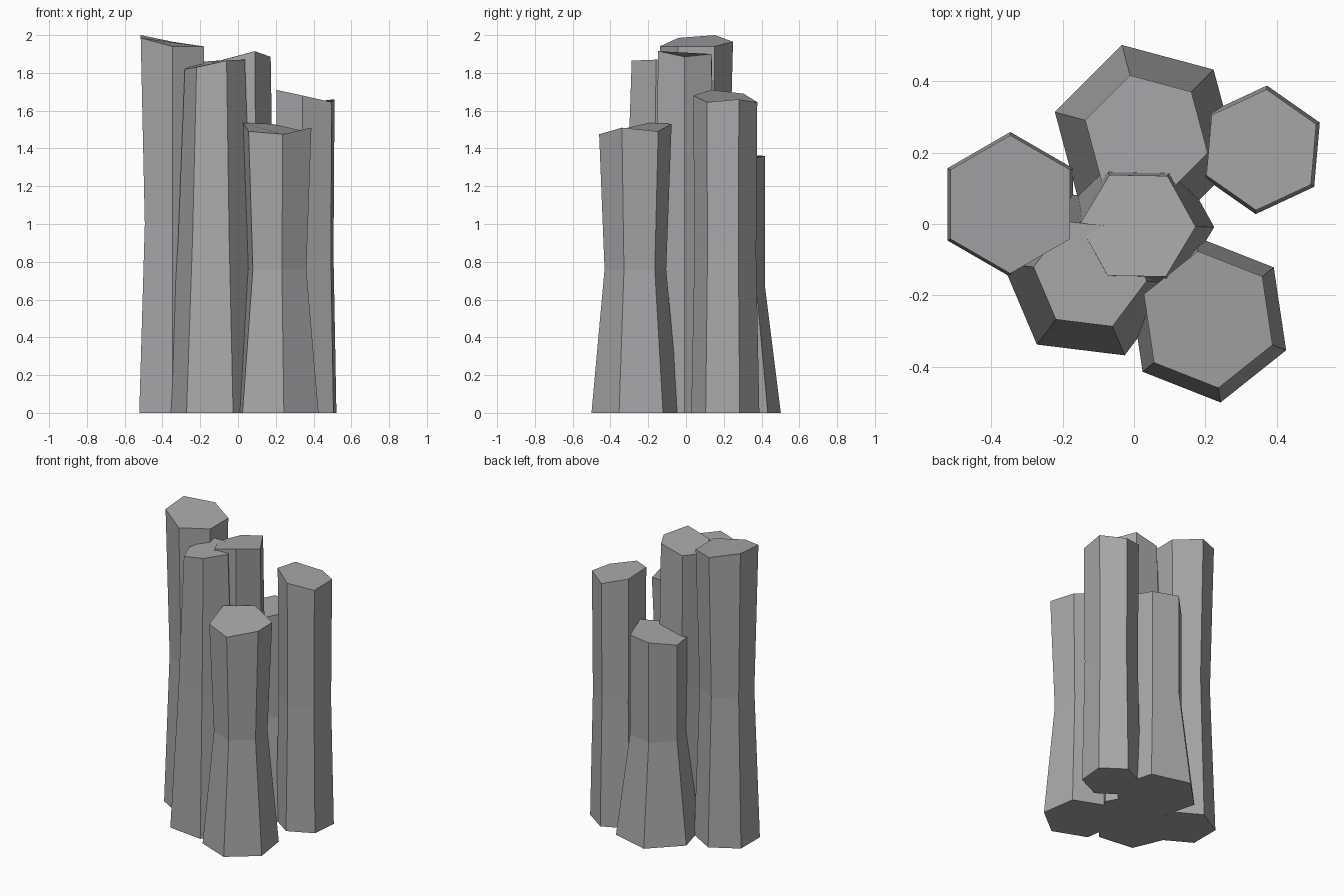
import bpy, bmesh
from math import cos, sin, radians

if "Cube" in bpy.data.objects:
    bpy.data.objects.remove(bpy.data.objects["Cube"])

# Dark stone colour
stone = bpy.data.materials.new("dark_stone")
stone.diffuse_color = (0.40, 0.39, 0.40, 1.0)
stone.use_nodes = True
stone.node_tree.nodes["Principled BSDF"].inputs["Base Color"].default_value = stone.diffuse_color


def column(name, center, angle, radii, waist_z, tops):
    """Six-sided stone column: base ring, narrowed waist ring, uneven top ring."""
    bm = bmesh.new()
    rings = []
    for r, heights in zip(radii, ([0.0] * 6, [waist_z] * 6, tops)):
        rings.append([
            bm.verts.new((center[0] + r * cos(radians(angle + 60 * i)),
                          center[1] + r * sin(radians(angle + 60 * i)), z))
            for i, z in enumerate(heights)])
    for low, high in zip(rings, rings[1:]):
        for i in range(6):
            j = (i + 1) % 6
            bm.faces.new((low[i], low[j], high[j], high[i]))
    bm.faces.new(rings[0][::-1])
    bm.faces.new(rings[-1])
    mesh = bpy.data.meshes.new(name)
    bm.to_mesh(mesh)
    bm.free()
    mesh.materials.append(stone)
    bpy.context.collection.objects.link(bpy.data.objects.new(name, mesh))


# Tall column on the left
column("left_column", (-0.347, 0.055), 30, (0.203, 0.169, 0.194), 1.0,
       (1.94, 1.965, 2.0, 1.985, 1.94, 1.94))
# Short, wide-footed column at the back
column("back_column", (0.035, 0.245), 45, (0.266, 0.178, 0.178), 0.68,
       (1.35, 1.36, 1.33, 1.31, 1.35, 1.38))
# Slim column on the right
column("right_column", (0.357, 0.208), 25, (0.181, 0.164, 0.17), 0.84,
       (1.66, 1.645, 1.69, 1.71, 1.68, 1.645))
# Pinched column at the front right
column("front_right_column", (0.208, -0.268), -21.5, (0.235, 0.165, 0.194), 0.76,
       (1.51, 1.49, 1.53, 1.535, 1.49, 1.475))
# Tapered column at the front left
column("front_left_column", (-0.123, -0.14), -7, (0.248, 0.195, 0.16), 0.93,
       (1.87, 1.87, 1.86, 1.82, 1.83, 1.865))
# Column in the middle of the cluster
column("center_column", (0.01, -0.005), -1, (0.215, 0.178, 0.163), 0.95,
       (1.885, 1.90, 1.86, 1.85, 1.87, 1.915))
